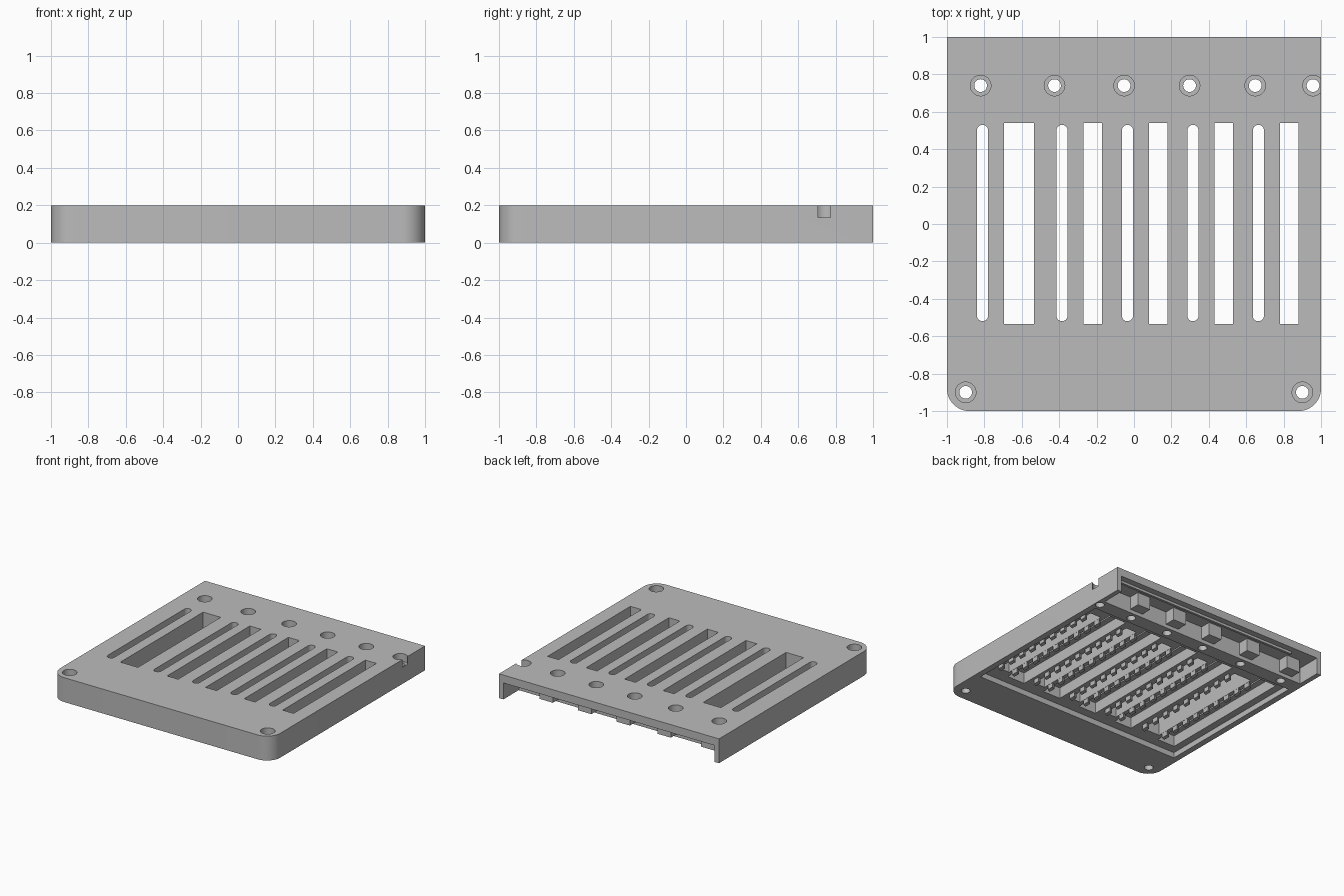
import bpy, bmesh, math

if "Cube" in bpy.data.objects:
    bpy.data.objects.remove(bpy.data.objects["Cube"])

mat = bpy.data.materials.new("plain_grey")
mat.diffuse_color = (0.5, 0.5, 0.5, 1)
mat.use_nodes = True
mat.node_tree.nodes["Principled BSDF"].inputs["Base Color"].default_value = mat.diffuse_color


def box_pts(x0, x1, y0, y1):
    return [(x0, y0), (x1, y0), (x1, y1), (x0, y1)]


def circle_pts(x, y, r, n=32):
    return [(x + r * math.cos(2 * math.pi * i / n), y + r * math.sin(2 * math.pi * i / n)) for i in range(n)]


def slot_pts(x, y0, y1, r, n=12):
    top = [(x + r * math.cos(math.pi * i / n), y1 - r + r * math.sin(math.pi * i / n)) for i in range(n + 1)]
    low = [(x - r * math.cos(math.pi * i / n), y0 + r - r * math.sin(math.pi * i / n)) for i in range(n + 1)]
    return top + low


def prisms(name, items):
    """One object made of vertical prisms: (outline, z0, z1)."""
    bm = bmesh.new()
    for pts, z0, z1 in items:
        lo = [bm.verts.new((x, y, z0)) for x, y in pts]
        hi = [bm.verts.new((x, y, z1)) for x, y in pts]
        bm.faces.new(lo[::-1])
        bm.faces.new(hi)
        n = len(pts)
        for i in range(n):
            j = (i + 1) % n
            bm.faces.new((lo[i], lo[j], hi[j], hi[i]))
    me = bpy.data.meshes.new(name)
    bm.to_mesh(me)
    bm.free()
    ob = bpy.data.objects.new(name, me)
    me.materials.append(mat)
    bpy.context.collection.objects.link(ob)
    return ob


def activate(ob):
    bpy.ops.object.select_all(action='DESELECT')
    ob.select_set(True)
    bpy.context.view_layer.objects.active = ob


def cut(target, items):
    cutter = prisms("cutter", items)
    cutter.hide_render = True
    activate(target)
    m = target.modifiers.new("cut", 'BOOLEAN')
    m.operation, m.solver, m.object = 'DIFFERENCE', 'EXACT', cutter
    bpy.ops.object.modifier_apply(modifier=m.name)
    bpy.data.objects.remove(cutter)


TOP, LIP = 0.2, 0.135
SLOTS = [-0.81, -0.385, -0.035, 0.315, 0.665]
WINDOWS = [(-0.695, -0.535), (-0.27, -0.17), (0.08, 0.18), (0.43, 0.53), (0.78, 0.88)]
HOLES = [-0.82, -0.425, -0.053, 0.297, 0.648, 0.957]

# Plate with rounded front corners
R, N = 0.12, 12
outline = []
for cx, a0 in ((-1 + R, math.pi), (1 - R, 1.5 * math.pi)):
    for i in range(N + 1):
        a = a0 + i * math.pi / 2 / N
        outline.append((cx + R * math.cos(a), -1 + R + R * math.sin(a)))
plate = prisms("panel_body", [(outline + [(1, 1), (-1, 1)], 0, TOP)])

# Underside: shallow recess, deep channels with windows, open rear compartment
cut(plate, [(box_pts(-0.95, 0.95, -0.665, 0.68), -0.1, 0.045),
            (box_pts(-0.96, 0.96, 0.80, 1.1), -0.1, LIP)])
cut(plate, [(box_pts(x - 0.08, x + 0.08, -0.59, 0.6), -0.1, LIP) for x in SLOTS]
    + [(box_pts(a, b, -0.535, 0.54), -0.1, 0.3) for a, b in WINDOWS])
cut(plate, [(slot_pts(x, -0.52, 0.53, 0.03), -0.1, 0.3) for x in SLOTS])

# Counterbored screw holes
centres = [(x, 0.74) for x in HOLES] + [(-0.9, -0.9), (0.9, -0.9)]
cut(plate, [(circle_pts(x, y, 0.055), LIP, 0.3) for x, y in centres])
cut(plate, [(circle_pts(x, y, 0.034), -0.1, 0.3) for x, y in centres])

# Toothed strips beside each window
teeth = []
for a, b in WINDOWS:
    for x in (a - 0.0175, b + 0.0175):
        for k in range(9):
            y = -0.48 + k * 0.12
            teeth.append(([(x - 0.016, y - 0.035), (x + 0.016, y - 0.02), (x + 0.016, y + 0.035),
                           (x - 0.016, y + 0.02)], 0.008, 0.05))
tooth_strips = prisms("tooth_strips", teeth)

# Blocks and rail in the rear compartment
blocks = prisms("rear_blocks", [(box_pts(x - 0.06, x + 0.06, 0.795, 0.89), 0.03, LIP + 0.005)
                                for x in HOLES[:5]])
rail = prisms("rear_rail", [(box_pts(-0.75, 0.965, 0.93, 0.95), 0.115, LIP + 0.005)])

for ob in (plate, tooth_strips, blocks, rail):
    activate(ob)
    bpy.ops.object.shade_smooth_by_angle(angle=math.radians(30))
